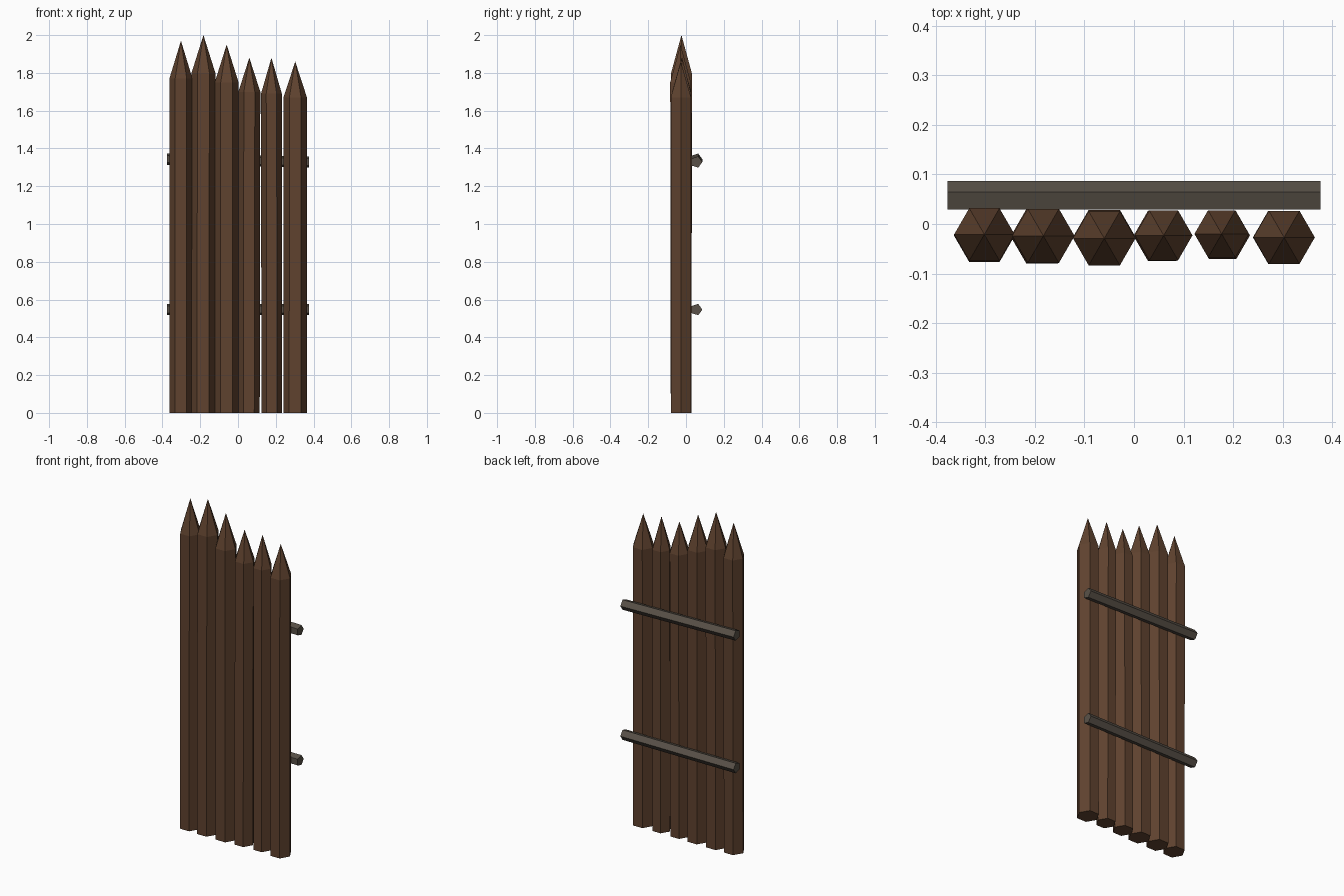
import bpy, bmesh, math
from mathutils import Vector

if "Cube" in bpy.data.objects:
    bpy.data.objects.remove(bpy.data.objects["Cube"])


def material(name, rgb):
    m = bpy.data.materials.new(name)
    m.diffuse_color = (*rgb, 1)
    m.use_nodes = True
    m.node_tree.nodes["Principled BSDF"].inputs["Base Color"].default_value = m.diffuse_color
    return m


WOOD = material("brown wood", (0.115, 0.055, 0.028))
RAIL = material("grey brown wood", (0.1, 0.083, 0.065))


def add_object(name, bm, mat):
    bmesh.ops.recalc_face_normals(bm, faces=bm.faces)
    mesh = bpy.data.meshes.new(name)
    bm.to_mesh(mesh)
    bm.free()
    mesh.materials.append(mat)
    obj = bpy.data.objects.new(name, mesh)
    bpy.context.collection.objects.link(obj)


def stake(name, x, y, radius, shoulder, tip, lean):
    """Hexagonal post with a pointed top, leaning slightly in x and y."""
    bm = bmesh.new()
    rings = []
    for z, k in ((0, 0), (shoulder, 1)):
        rings.append([bm.verts.new((x + lean[0] * k + radius * math.cos(i * math.pi / 3),
                                    y + lean[1] * k + radius * math.sin(i * math.pi / 3), z))
                      for i in range(6)])
    top = bm.verts.new((x + lean[0], y + lean[1], tip))
    bm.faces.new(rings[0])
    for i in range(6):
        j = (i + 1) % 6
        bm.faces.new((rings[0][i], rings[0][j], rings[1][j], rings[1][i]))
        bm.faces.new((rings[1][i], rings[1][j], top))
    add_object(name, bm, WOOD)


def rail(name, left_z, right_z, half_length=0.376, y=0.055, radius=0.0315):
    """Five-sided bar with its flat side against the stakes."""
    bm = bmesh.new()
    ends = []
    for x, z in ((-half_length, left_z), (half_length, right_z)):
        ends.append([bm.verts.new((x, y + radius * math.cos(i * math.tau / 5),
                                   z + radius * math.sin(i * math.tau / 5)))
                     for i in range(5)])
        bm.faces.new(ends[-1])
    for i in range(5):
        j = (i + 1) % 5
        bm.faces.new((ends[0][i], ends[0][j], ends[1][j], ends[1][i]))
    add_object(name, bm, RAIL)


# Row of stakes: x, y, radius, shoulder height, tip height, lean
stakes = [
    (-0.302, -0.024, 0.061, 1.77, 1.97, (0.000, 0.003)),
    (-0.186, -0.025, 0.063, 1.80, 2.00, (0.003, 0.001)),
    (-0.060, -0.026, 0.063, 1.75, 1.95, (0.000, -0.003)),
    (0.057, -0.024, 0.058, 1.70, 1.88, (0.003, 0.001)),
    (0.179, -0.023, 0.055, 1.69, 1.88, (-0.002, 0.003)),
    (0.302, -0.027, 0.062, 1.67, 1.86, (0.001, 0.000)),
]
for n, spec in enumerate(stakes, 1):
    stake(f"stake_{n}", *spec)

# Cross rails on the back
rail("lower_rail", 0.547, 0.547)
rail("upper_rail", 1.343, 1.328)
